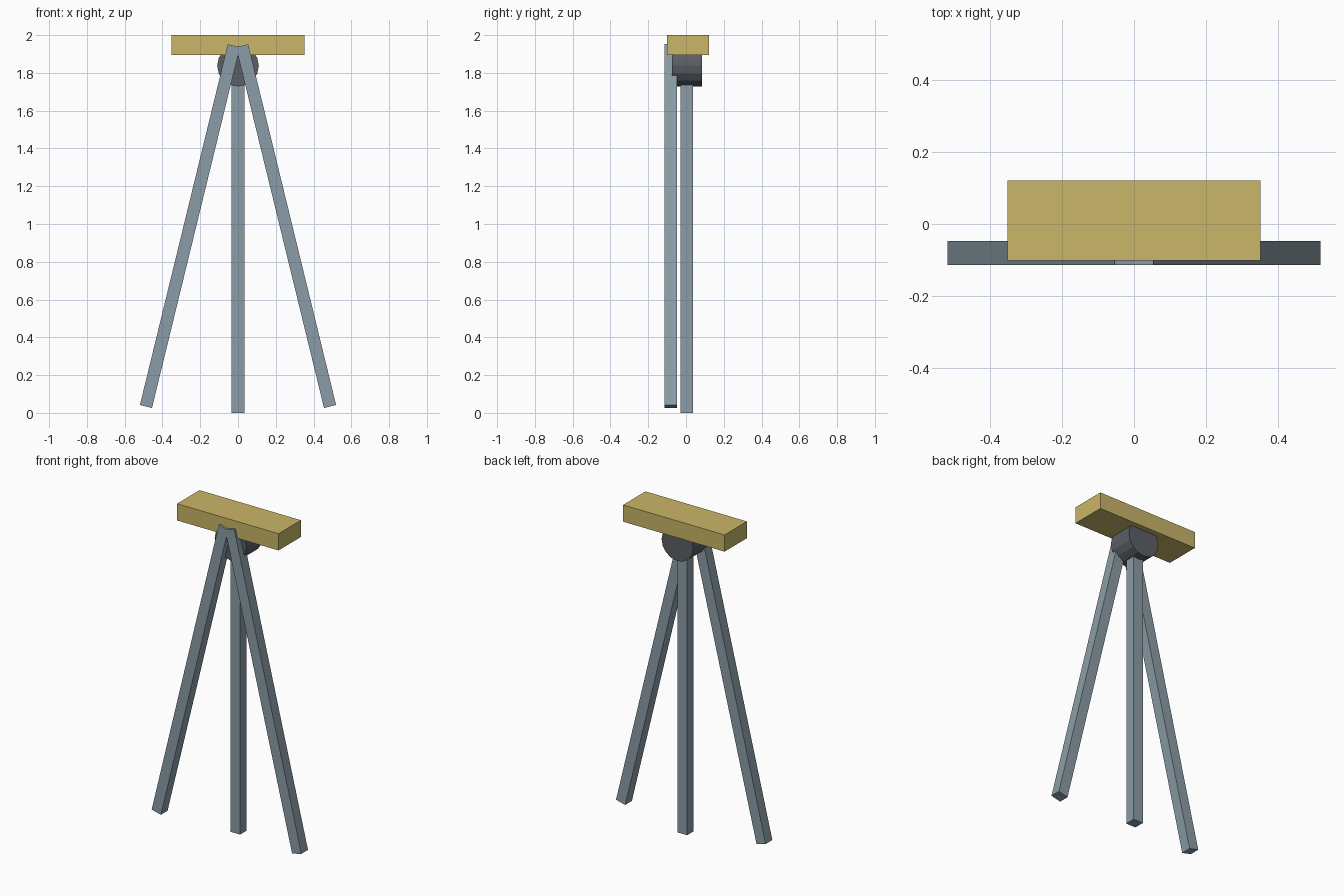
import bpy
import math

if "Cube" in bpy.data.objects:
    bpy.data.objects.remove(bpy.data.objects["Cube"])


def material(name, colour):
    m = bpy.data.materials.new(name)
    m.diffuse_color = (*colour, 1)
    m.use_nodes = True
    m.node_tree.nodes["Principled BSDF"].inputs["Base Color"].default_value = m.diffuse_color
    return m


TAN = material("tan", (0.59, 0.465, 0.14))
STEEL = material("blue_grey", (0.26, 0.34, 0.385))
DARK = material("dark_grey", (0.105, 0.115, 0.13))


def box(name, centre, size, mat, tilt=0):
    bpy.ops.mesh.primitive_cube_add(size=1, location=centre, rotation=(0, tilt, 0))
    ob = bpy.context.object
    ob.name = name
    ob.scale = size
    ob.data.materials.append(mat)
    return ob


# Flat top block
box("top_block", (0, 0.01, 1.9475), (0.704, 0.222, 0.105), TAN)

# Faceted pivot drum lying front to back
bpy.ops.mesh.primitive_cylinder_add(vertices=16, radius=0.11, depth=0.159,
                                    location=(0, 0.0055, 1.838),
                                    rotation=(math.pi / 2, 0, 0))
drum = bpy.context.object
drum.name = "pivot_drum"
drum.data.materials.append(DARK)

# Upright rear leg, its top set into the drum
box("rear_leg", (0, 0.005, 0.88), (0.068, 0.066, 1.76), STEEL)

# Splayed front legs, crossing at the top
for side, name in ((-1, "left_leg"), (1, "right_leg")):
    box(name, (side * 0.2545, -0.081, 0.989), (0.066, 0.066, 1.966), STEEL,
        tilt=-side * math.radians(13.7))
